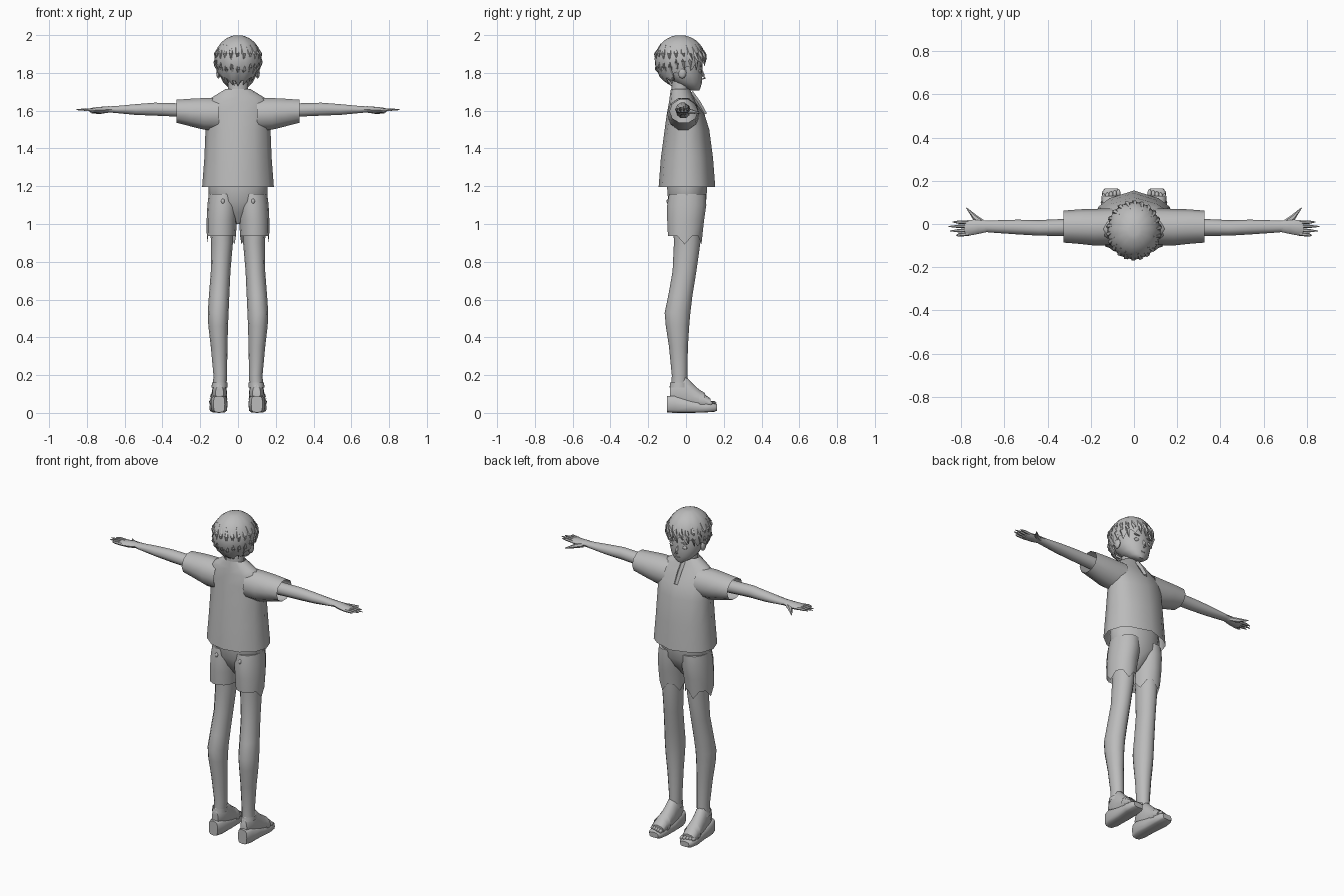
import bpy, bmesh, math
from mathutils import Vector, Matrix

cube = bpy.data.objects.get("Cube")
if cube:
    bpy.data.objects.remove(cube)

grey = bpy.data.materials.new("plain grey")
grey.use_nodes = True
colour = (0.5, 0.5, 0.5, 1)
grey.diffuse_color = colour
grey.node_tree.nodes["Principled BSDF"].inputs["Base Color"].default_value = colour


def finish(name, bm, mirror=False, angle=50):
    """Turn a bmesh into a smooth, optionally mirrored object."""
    bmesh.ops.recalc_face_normals(bm, faces=bm.faces)
    mesh = bpy.data.meshes.new(name)
    bm.to_mesh(mesh)
    bm.free()
    mesh.materials.append(grey)
    obj = bpy.data.objects.new(name, mesh)
    bpy.context.collection.objects.link(obj)
    if mirror:
        obj.modifiers.new("mirror", "MIRROR").use_mirror_merge = False
    bpy.ops.object.select_all(action="DESELECT")
    obj.select_set(True)
    bpy.context.view_layer.objects.active = obj
    bpy.ops.object.shade_smooth_by_angle(angle=math.radians(angle))
    return obj


def skin_rings(bm, rows, cap_start=True, cap_end=True):
    """Join rows of points into a tube."""
    rows = [[bm.verts.new(p) for p in row] for row in rows]
    count = len(rows[0])
    for low, high in zip(rows, rows[1:]):
        for i in range(count):
            j = (i + 1) % count
            bm.faces.new((low[i], low[j], high[j], high[i]))
    if cap_start:
        bm.faces.new(rows[0])
    if cap_end:
        bm.faces.new(rows[-1])


def power(value, exponent):
    return math.copysign(abs(value) ** exponent, value)


def loft(name, axis, rings, sides=12, mirror=False, box=1, caps=(True, True),
         edit=None, angle=50):
    """Each ring is (position, centre u, centre v, radius u, radius v)."""
    rows = []
    for t, cu, cv, ru, rv in rings:
        row = []
        for i in range(sides):
            a = math.tau * i / sides
            u = cu + ru * power(math.cos(a), box)
            v = cv + rv * power(math.sin(a), box)
            row.append({"x": (t, u, v), "y": (u, t, v), "z": (u, v, t)}[axis])
        rows.append(row)
    if edit:
        edit(rows)
    bm = bmesh.new()
    skin_rings(bm, rows, *caps)
    return finish(name, bm, mirror, angle)


def spike(name, path, widths, mirror=False, sides=6):
    """Tapered tube through a list of points."""
    rows = []
    pts = [Vector(p) for p in path]
    for i, p in enumerate(pts):
        along = pts[min(i + 1, len(pts) - 1)] - pts[max(i - 1, 0)]
        turn = along.to_track_quat("Z", "Y")
        rows.append([p + turn @ Vector((widths[i] * math.cos(math.tau * k / sides),
                                        widths[i] * math.sin(math.tau * k / sides), 0))
                     for k in range(sides)])
    bm = bmesh.new()
    skin_rings(bm, rows)
    return finish(name, bm, mirror)


def blob(name, centre, size, mirror=False):
    bm = bmesh.new()
    bmesh.ops.create_uvsphere(bm, u_segments=10, v_segments=6, radius=1,
                              matrix=Matrix.Translation(centre) @ Matrix.Diagonal((*size, 1)))
    return finish(name, bm, mirror)


# Shirt: pointed front, open hem and neck
def point_front(rows):
    for level, row in enumerate(rows[:4]):
        for i in (2, 4):
            x, y, z = row[i]
            row[i] = (x * 1.2, y * .88, z)

loft("shirt_body", "z", [(1.195, 0, .005, .19, .15), (1.35, 0, .005, .178, .138),
                         (1.5, 0, .005, .172, .118), (1.58, 0, -.002, .175, .1),
                         (1.645, 0, -.02, .172, .07), (1.675, 0, -.024, .13, .062),
                         (1.715, 0, -.03, .065, .05)],
     caps=(False, False), edit=point_front)
loft("sleeve", "x", [(.1, -.012, 1.58, .085, .09), (.18, -.015, 1.583, .085, .088),
                     (.25, -.012, 1.59, .08, .077), (.325, -.012, 1.597, .074, .064)],
     sides=10, mirror=True, caps=(False, False))
spike("collar_placket", [(0, .025, 1.695), (0, .065, 1.64), (0, .1, 1.58)],
      [.014, .014, .012], sides=4)

# Arms and hands
loft("arm", "x", [(.2, -.015, 1.6, .04, .042), (.33, -.016, 1.604, .039, .037),
                  (.44, -.018, 1.608, .036, .036), (.54, -.014, 1.606, .034, .03),
                  (.64, -.012, 1.606, .029, .02), (.69, -.011, 1.607, .026, .016)],
     sides=10, mirror=True)
loft("palm", "x", [(.68, -.011, 1.607, .026, .017), (.72, -.012, 1.603, .034, .018),
                   (.765, -.018, 1.602, .036, .015), (.785, -.018, 1.602, .034, .01)],
     sides=8, mirror=True)
for finger, y, tip in (("index", .008, .84), ("middle", -.01, .858),
                       ("ring", -.028, .85), ("little", -.046, .822)):
    spike(finger + "_finger", [(.765, y, 1.603), (.81, y * 1.1, 1.606), (tip, y * 1.15, 1.605)],
          [.009, .008, .002], mirror=True)
spike("thumb", [(.70, .005, 1.6), (.735, .03, 1.594), (.775, .075, 1.587)],
      [.014, .013, .002], mirror=True)


# Shorts with ragged front hems
def ragged(rows):
    for i, (x, y, z) in enumerate(rows[0]):
        if y > -.02:
            rows[0][i] = (x, y, z - (.045 if i % 3 == 0 else 0))

loft("shorts_leg", "z", [(.937, .088, -.007, .077, .091), (1.02, .086, -.002, .08, .1),
                         (1.1, .08, .004, .082, .106), (1.16, .075, .008, .08, .1)],
     sides=14, mirror=True, caps=(False, True), edit=ragged)
loft("shorts_seat", "z", [(1.0, 0, .0, .012, .03), (1.06, 0, .004, .08, .075),
                          (1.12, 0, .006, .155, .103), (1.21, 0, .006, .158, .11),
                          (1.3, 0, .005, .15, .1)], sides=14)
blob("back_pocket_button", (.08, -.094, 1.12), (.01, .009, .014), mirror=True)

# Legs
loft("leg", "z", [(.12, .098, -.035, .036, .044), (.2, .094, -.034, .036, .041),
                  (.35, .1, -.04, .044, .05), (.46, .105, -.045, .052, .062),
                  (.53, .105, -.045, .055, .068), (.62, .1, -.03, .054, .064),
                  (.75, .092, -.008, .052, .063), (.9, .085, .006, .058, .07),
                  (1.05, .085, .006, .065, .075)], mirror=True)

# Sandals, feet and toes
loft("sandal_sole", "y", [(-.1, .1, .046, .03, .044), (-.06, .1, .046, .044, .046),
                          (.02, .1, .035, .044, .035), (.1, .105, .028, .047, .026),
                          (.15, .105, .028, .042, .022), (.165, .105, .028, .03, .016)],
     mirror=True, box=.55)
loft("foot", "y", [(-.085, .098, .1, .022, .05), (-.05, .098, .11, .037, .085),
                   (-.005, .098, .105, .04, .095), (.03, .1, .085, .042, .075),
                   (.08, .103, .068, .045, .046), (.13, .105, .05, .045, .025)],
     mirror=True)
loft("sandal_strap", "y", [(.07, .103, .068, .048, .056), (.1, .104, .06, .05, .045)],
     mirror=True, caps=(False, False))
loft("ankle_strap", "z", [(.135, .098, -.035, .042, .052), (.16, .097, -.035, .041, .049)],
     mirror=True, caps=(False, False))
for k in range(5):
    blob("toe", (.072 + k * .017, .143 - k * .005, .052), (.01, .018, .012), mirror=True)

# Neck and face
loft("neck", "z", [(1.62, 0, -.03, .06, .05), (1.7, 0, -.03, .053, .046),
                   (1.78, 0, -.025, .055, .05)])
loft("face", "z", [(1.706, 0, .05, .022, .02), (1.722, 0, .032, .05, .045),
                   (1.75, 0, .01, .078, .074), (1.79, 0, -.01, .098, .097),
                   (1.85, 0, -.02, .106, .106), (1.92, 0, -.03, .095, .1),
                   (1.97, 0, -.03, .05, .06)], sides=16)
spike("nose", [(0, .082, 1.82), (0, .09, 1.79), (0, .1, 1.772), (0, .08, 1.765)],
      [.004, .009, .007, .003])
blob("lips", (0, .077, 1.742), (.018, .007, .005))
blob("eye", (.042, .074, 1.808), (.018, .008, .011), mirror=True)
blob("eyebrow", (.044, .08, 1.836), (.022, .006, .004), mirror=True)
blob("ear", (.104, -.02, 1.8), (.012, .022, .03), mirror=True)


# Hair: dome with a zigzag lower edge, longer at the nape
def hair_point(a, z, grow=1.0):
    reach = .13 if z > 1.87 else .15
    r = math.sqrt(max(0, 1 - ((z - 1.87) / reach) ** 2)) * grow
    return Vector((.122 * r * math.cos(a), -.031 + .133 * r * math.sin(a), z))


def hair_edge(a):
    return 1.815 + .06 * math.sin(a)

strands, levels = 36, 9
bm = bmesh.new()
rows = []
for level in range(levels):
    f = level / (levels - 1)
    row = []
    for i in range(strands):
        a = math.tau * i / strands
        low = hair_edge(a) - (.028 if i % 3 == 0 else 0)
        z = low + (1.998 - low) * math.sin(f * math.pi / 2)
        row.append(hair_point(a, z, 1.0 if i % 3 else 1.02))
    rows.append(row)
skin_rings(bm, rows, cap_start=False)
finish("hair_cap", bm, angle=40)

# Pointed locks lying over the cap
for i in range(22):
    a = math.tau * (i + .5) / 22
    end = hair_edge(a) - .012 * (i % 3)
    spike("hair_lock", [hair_point(a - .12, 1.95, .97), hair_point(a - .03, 1.9, .985),
                        hair_point(a, (1.9 + end) / 2, .985), hair_point(a + .06, end - .015, .99)],
          [.003, .013, .012, .001], sides=5)
